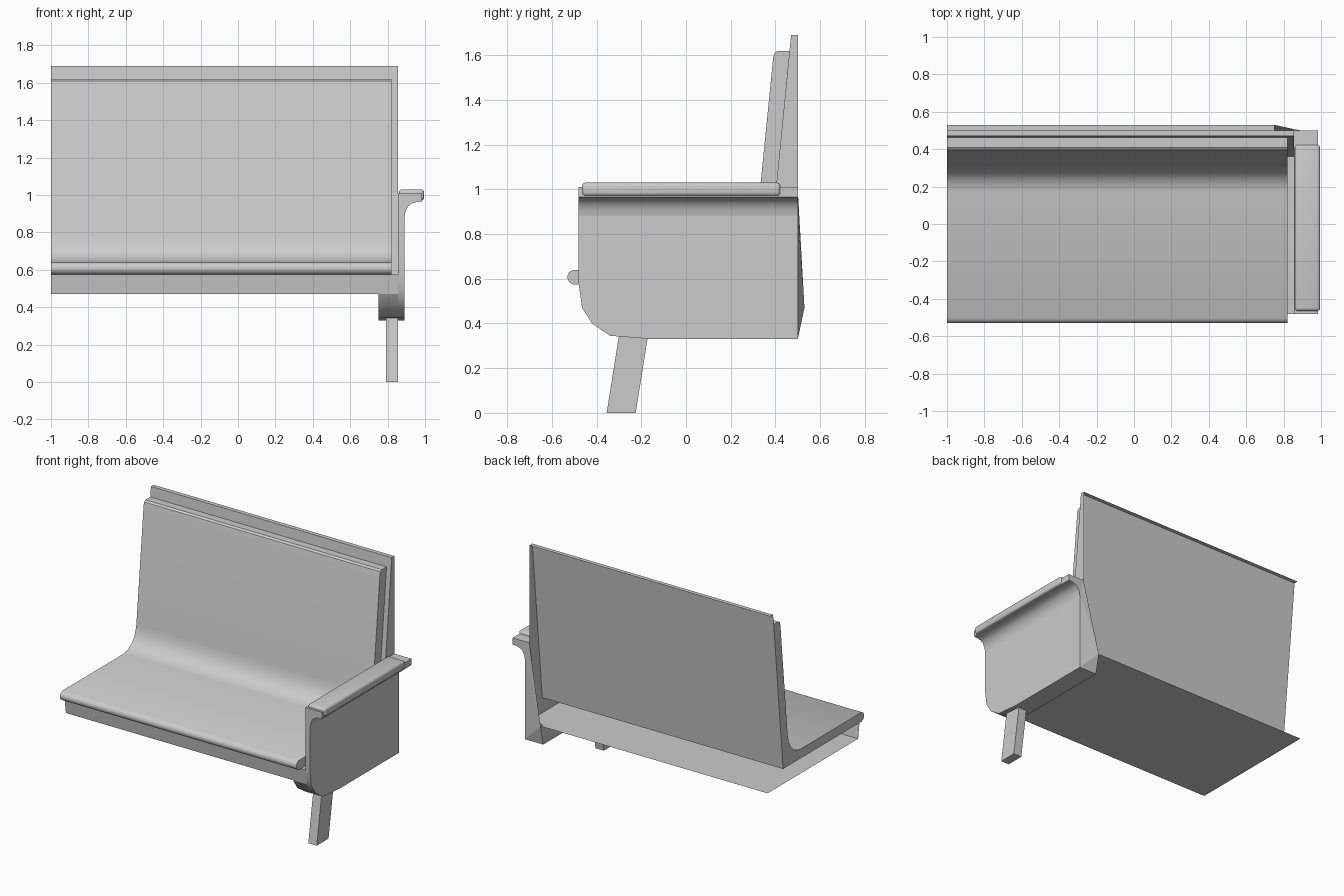
import bpy, bmesh

if "Cube" in bpy.data.objects:
    bpy.data.objects.remove(bpy.data.objects["Cube"])

gray = bpy.data.materials.new("light gray")
gray.diffuse_color = (0.6, 0.6, 0.6, 1)
gray.use_nodes = True
gray.node_tree.nodes["Principled BSDF"].inputs["Base Color"].default_value = gray.diffuse_color


def finish(name, bm, smooth=True):
    bmesh.ops.recalc_face_normals(bm, faces=bm.faces)
    mesh = bpy.data.meshes.new(name)
    bm.to_mesh(mesh)
    bm.free()
    mesh.materials.append(gray)
    ob = bpy.data.objects.new(name, mesh)
    bpy.context.collection.objects.link(ob)
    if smooth:
        bpy.ops.object.select_all(action='DESELECT')
        ob.select_set(True)
        bpy.context.view_layer.objects.active = ob
        bpy.ops.object.shade_smooth_by_angle(angle=0.6)
    return ob


def extrude(name, profile, a, b, axis='x', closed=True):
    """Sweep a (y, z) or (x, z) profile along an axis; closed ones get caps."""
    bm = bmesh.new()
    place = (lambda t, p: (t, p[0], p[1])) if axis == 'x' else (lambda t, p: (p[0], t, p[1]))
    r0 = [bm.verts.new(place(a, p)) for p in profile]
    r1 = [bm.verts.new(place(b, p)) for p in profile]
    n = len(profile)
    for i in range(n if closed else n - 1):
        j = (i + 1) % n
        bm.faces.new((r0[i], r0[j], r1[j], r1[i]))
    if closed:
        bm.faces.new(r0)
        bm.faces.new(r1)
    return finish(name, bm)


def sheet(name, *polys):
    bm = bmesh.new()
    for poly in polys:
        bm.faces.new([bm.verts.new(p) for p in poly])
    bmesh.ops.remove_doubles(bm, verts=bm.verts, dist=1e-4)
    return finish(name, bm, False)


# Thin shell: seat base, sloped back board and top ledge
extrude("seat_shell", [(-.465, .47), (-.48, .575), (.36, .575), (.47, 1.69), (.50, 1.69)],
        -1, .855, closed=False)
sheet("seat_underside", [(-1, -.465, .47), (.75, -.465, .47), (.75, .53, .47), (-1, .53, .47)])
sheet("back_side_panel", [(.855, .36, .575), (.855, .5, .575), (.855, .5, 1.69), (.855, .47, 1.69)])

# One-piece cushion with rounded nose, seat bend and rounded top
extrude("cushion", [(.36, .575), (-.505, .575), (-.522, .585), (-.53, .60), (-.53, .615),
                    (-.522, .63), (-.505, .64), (.17, .64), (.215, .65), (.25, .67),
                    (.278, .70), (.298, .74), (.31, .79), (.39, 1.59), (.396, 1.61),
                    (.41, 1.62), (.463, 1.62)], -1, .82)

# Arm: side wall, widened foot below, and flared top
curve = [(-.48, .575), (-.465, .47), (-.42, .40), (-.34, .345), (-.15, .33), (.50, .33)]
extrude("arm_wall", [(-.48, .88)] + curve + [(.50, .88)], .855, .89)
extrude("arm_foot", curve[1:] + [(.50, .47)], .75, .855)
extrude("arm_flare", [(.855, .88), (.89, .88), (.895, .91), (.91, .94), (.93, .955), (.955, .962),
                      (.985, .965), (.985, 1.01), (.855, 1.01)], -.48, .50, 'y')

# Bulged gusset closing the rear of the arm
tip = (.75, .53, .47)
sheet("arm_rear_gusset",
      [tip, (.855, .5, 1.0), (.89, .5, .9)],
      [tip, (.89, .5, .9), (.89, .5, .33)],
      [tip, (.89, .5, .33), (.75, .5, .33)],
      [tip, (.75, .5, .33), (.75, .5, .47)])

# Rounded arm pad
bm = bmesh.new()
bmesh.ops.create_cube(bm, size=1)
for v in bm.verts:
    v.co = (.9275 + v.co.x * .135, -.021 + v.co.y * .888, 1.0 + v.co.z * .06)
bmesh.ops.bevel(bm, geom=bm.edges[:], offset=.016, segments=3, profile=.5, affect='EDGES')
finish("arm_pad", bm)

# Slanted front leg
extrude("front_leg", [(-.355, 0), (-.225, 0), (-.17, .345), (-.30, .345)], .79, .855)
